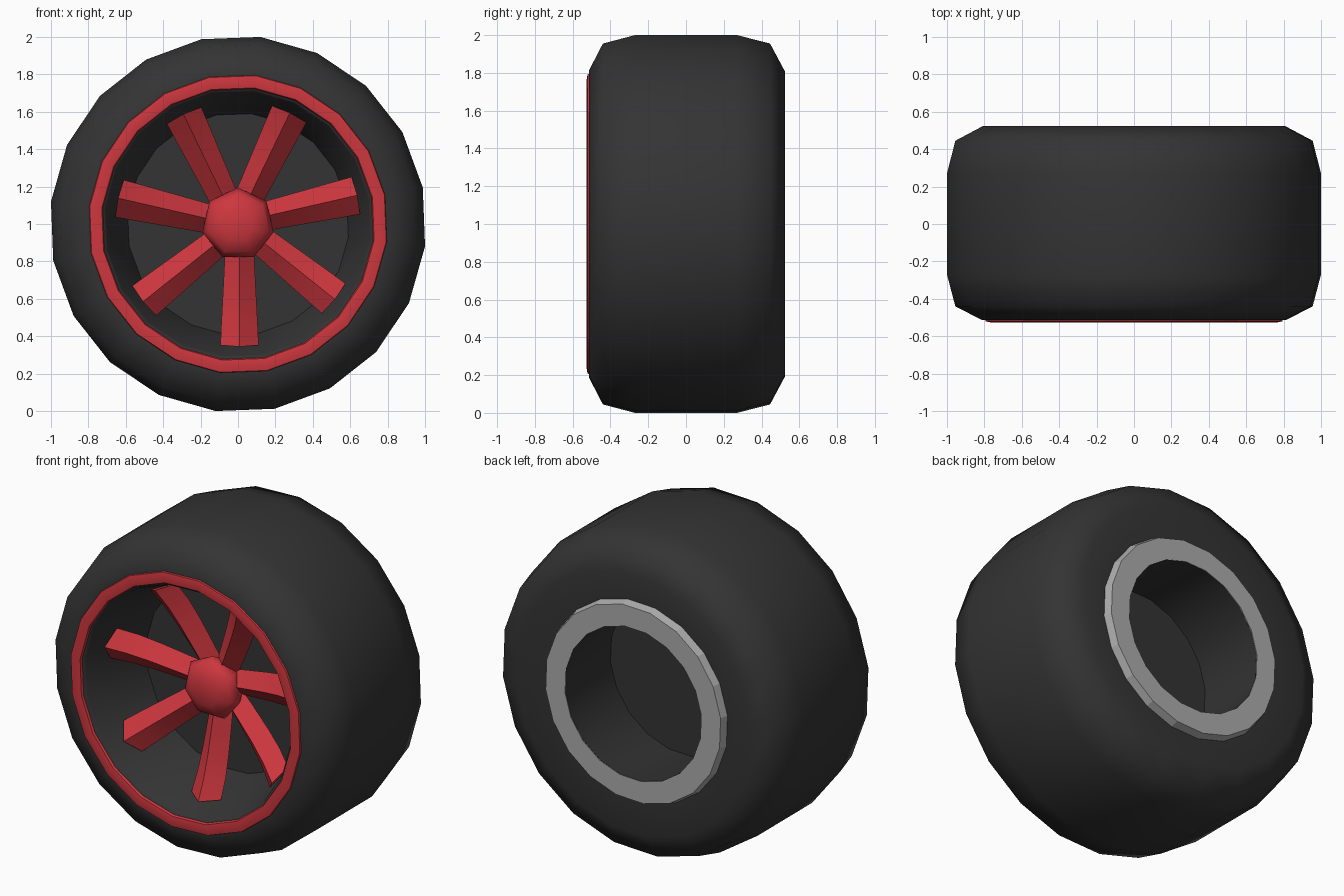
import bpy, bmesh, math

if "Cube" in bpy.data.objects:
    bpy.data.objects.remove(bpy.data.objects["Cube"])

SIDES = 20
PHASE = math.radians(11.2)
AXLE_Z = 1.0


def material(name, rgb):
    m = bpy.data.materials.new(name)
    m.diffuse_color = (*rgb, 1)
    m.use_nodes = True
    m.node_tree.nodes["Principled BSDF"].inputs["Base Color"].default_value = m.diffuse_color
    return m


rubber = material("dark rubber", (0.034, 0.034, 0.034))
red = material("red paint", (0.61, 0.038, 0.048))
metal = material("grey metal", (0.41, 0.41, 0.41))


def finish(bm, name, mat, smooth_angle=None):
    bmesh.ops.remove_doubles(bm, verts=bm.verts, dist=1e-5)
    bmesh.ops.recalc_face_normals(bm, faces=bm.faces)
    me = bpy.data.meshes.new(name)
    bm.to_mesh(me)
    bm.free()
    me.materials.append(mat)
    ob = bpy.data.objects.new(name, me)
    bpy.context.collection.objects.link(ob)
    if smooth_angle:
        bpy.context.view_layer.objects.active = ob
        ob.select_set(True)
        bpy.ops.object.shade_smooth_by_angle(angle=math.radians(smooth_angle))
        ob.select_set(False)
    return ob


def lathe(name, profile, mat, n=SIDES, phase=PHASE, closed=True, smooth=None):
    """Spin (radius, y) points round the axle."""
    bm = bmesh.new()
    rings = []
    for r, y in profile:
        rings.append([bm.verts.new((r * math.cos(phase + i * math.tau / n), y,
                                    AXLE_Z + r * math.sin(phase + i * math.tau / n)))
                      for i in range(n)])
    count = len(rings) if closed else len(rings) - 1
    for k in range(count):
        a, b = rings[k], rings[(k + 1) % len(rings)]
        for i in range(n):
            j = (i + 1) % n
            bm.faces.new((a[i], a[j], b[j], b[i]))
    if not closed:
        bm.faces.new(rings[0])
        bm.faces.new(rings[-1])
    return finish(bm, name, mat, smooth)


# Tyre with the inner barrel and the disc that closes it (one continuous solid)
lathe("tyre_and_barrel", [
    (0.594, -0.06), (0.71, -0.49), (0.725, -0.508), (0.82, -0.513),
    (0.962, -0.44), (1.007, -0.27), (1.007, 0.27), (0.962, 0.445),
    (0.815, 0.523), (0.62, 0.475), (0.475, 0.518), (0.505, 0.03)],
    rubber, closed=False, smooth=50)

# Red lip on the front
lathe("front_rim_ring", [(0.806, -0.50), (0.798, -0.521), (0.765, -0.527),
                         (0.733, -0.522), (0.720, -0.49)], red, smooth=40)

# Grey collar on the back
lathe("back_collar", [(0.63, 0.46), (0.61, 0.523), (0.475, 0.523), (0.477, 0.515)], metal)

# Hub dome, corners fall between the spokes
lathe("hub", [(0.15, -0.17), (0.195, -0.25), (0.165, -0.295), (0.09, -0.33)],
      red, n=7, phase=math.pi / 2, closed=False, smooth=60)

# Seven ridged spokes that sweep forward towards the rim
# (distance from the axle, ridge y, half width)
PATH = [(0.12, -0.245, 0.076), (0.24, -0.272, 0.082),
        (0.40, -0.31, 0.09), (0.53, -0.35, 0.097), (0.648, -0.405, 0.102)]
bm = bmesh.new()
for k in range(7):
    a = math.radians(270) + k * math.tau / 7
    ux, uz = math.cos(a), math.sin(a)
    sections = []
    for n, (r, y, w) in enumerate(PATH):
        lead = 0.008 if n == len(PATH) - 1 else 0
        pts = [(-w, y + 0.08, r), (0, y, r + lead), (w, y + 0.08, r), (0, y + 0.10, r)]
        sections.append([bm.verts.new((ux * d - uz * (s + 0.008), py,
                                       AXLE_Z + uz * d + ux * (s + 0.008)))
                         for s, py, d in pts])
    for p, q in zip(sections, sections[1:]):
        for i in range(4):
            j = (i + 1) % 4
            bm.faces.new((p[i], p[j], q[j], q[i]))
    bm.faces.new(sections[0])
    bm.faces.new(sections[-1])
finish(bm, "spokes", red, 30)
